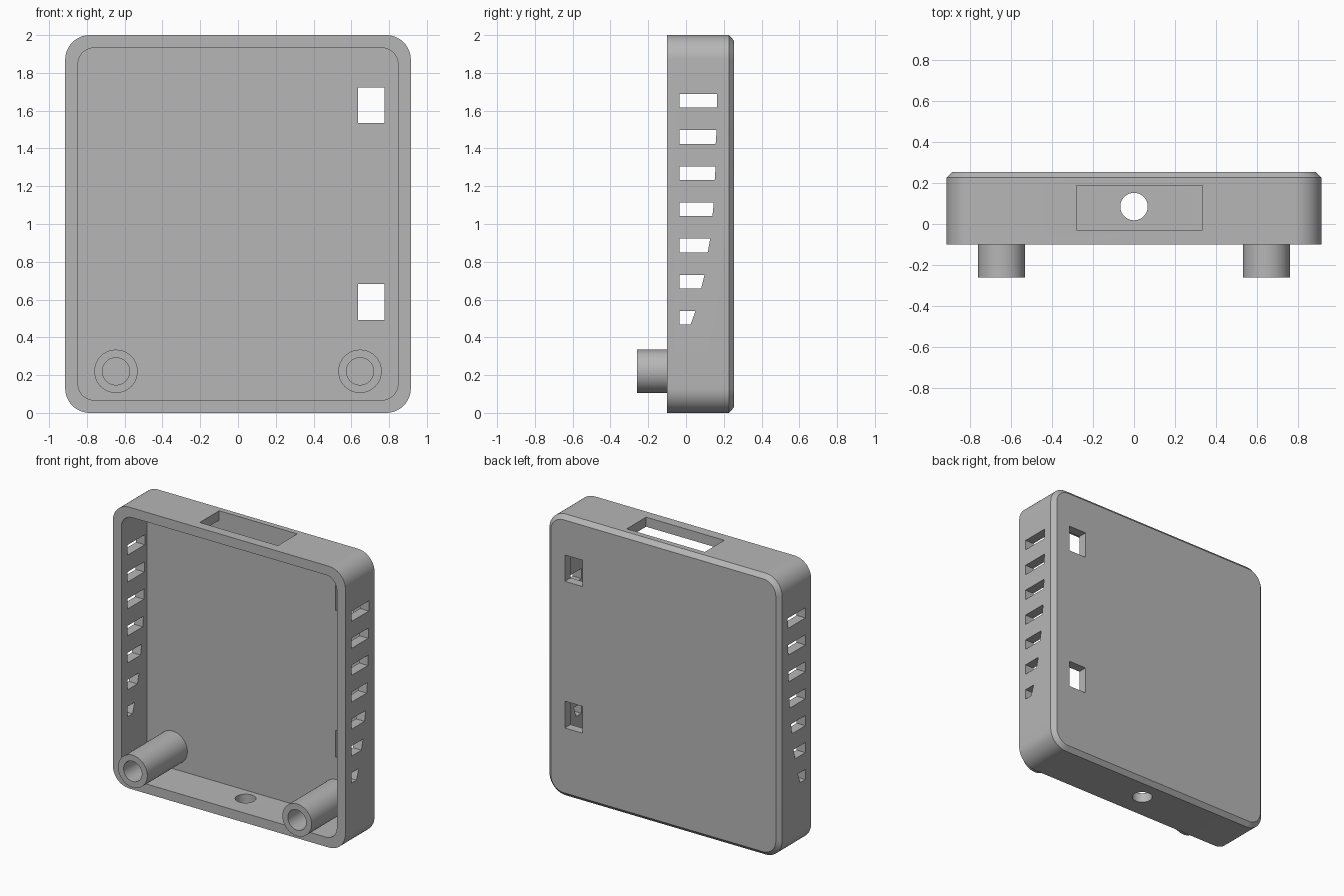
import bpy, bmesh, math

if "Cube" in bpy.data.objects:
    bpy.data.objects.remove(bpy.data.objects["Cube"])

grey = bpy.data.materials.new("plain grey")
grey.diffuse_color = (0.47, 0.47, 0.47, 1)
grey.use_nodes = True
grey.node_tree.nodes["Principled BSDF"].inputs["Base Color"].default_value = grey.diffuse_color


def make(name, bm):
    bmesh.ops.recalc_face_normals(bm, faces=bm.faces)
    me = bpy.data.meshes.new(name)
    bm.to_mesh(me)
    bm.free()
    me.materials.append(grey)
    ob = bpy.data.objects.new(name, me)
    bpy.context.collection.objects.link(ob)
    return ob


def smooth(ob):
    bpy.ops.object.select_all(action='DESELECT')
    ob.select_set(True)
    bpy.context.view_layer.objects.active = ob
    bpy.ops.object.shade_smooth_by_angle(angle=math.radians(30))


def rounded_ring(bm, y, inset, r, seg=12):
    """Rounded rectangle in the xz plane, inset from the outer outline."""
    hx, hz = 0.915 - inset - r, 1.0 - inset - r
    verts = []
    for k, (sx, sz) in enumerate([(1, 1), (-1, 1), (-1, -1), (1, -1)]):
        for i in range(seg + 1):
            a = math.pi / 2 * (k + i / seg)
            verts.append(bm.verts.new((sx * hx + r * math.cos(a), y,
                                       1 + sz * hz + r * math.sin(a))))
    return verts


def circle_ring(bm, x, y, z, r, n=40):
    return [bm.verts.new((x + r * math.cos(2 * math.pi * i / n), y,
                          z + r * math.sin(2 * math.pi * i / n))) for i in range(n)]


def skin(bm, rings):
    for a, b in zip(rings, rings[1:]):
        n = len(a)
        for i in range(n):
            j = (i + 1) % n
            bm.faces.new((a[i], a[j], b[j], b[i]))


def prism(bm, bottom, top):
    a = [bm.verts.new(p) for p in bottom]
    b = [bm.verts.new(p) for p in top]
    skin(bm, [a, b])
    bm.faces.new(a)
    bm.faces.new(b)


def box(bm, x0, x1, y0, y1, z0, z1):
    prism(bm, [(x0, y0, z0), (x1, y0, z0), (x1, y1, z0), (x0, y1, z0)],
          [(x0, y0, z1), (x1, y0, z1), (x1, y1, z1), (x0, y1, z1)])


# Case: open-front tray with rounded corners and a chamfered back edge
bm = bmesh.new()
rings = [rounded_ring(bm, 0.255, 0.03, 0.10),
         rounded_ring(bm, 0.227, 0.0, 0.13),
         rounded_ring(bm, -0.10, 0.0, 0.13),
         rounded_ring(bm, -0.10, 0.068, 0.085),
         rounded_ring(bm, 0.19, 0.068, 0.085)]
skin(bm, rings)
bm.faces.new(rings[0])
bm.faces.new(rings[-1])
case = make("case", bm)

# Cutters: side vents whose back ends follow a curve
bm = bmesh.new()
vent_ends = [(0.024, 0.05), (0.08, 0.098), (0.115, 0.128), (0.14, 0.147),
             (0.152, 0.157), (0.157, 0.162), (0.163, 0.164)]
for i, (e0, e1) in enumerate(vent_ends):
    z0 = 0.467 + 0.1915 * i
    z1 = z0 + 0.072
    outline = [(-0.034, z0), (e0, z0), (e1, z1), (-0.034, z1)]
    for s in (-1, 1):
        prism(bm, [(s * 0.8, y, z) for y, z in outline],
              [(s * 1.0, y, z) for y, z in outline])
# top window and two back openings
box(bm, -0.28, 0.335, -0.03, 0.188, 1.88, 2.1)
for z0, z1 in ((0.492, 0.683), (1.535, 1.722)):
    box(bm, 0.635, 0.775, 0.17, 0.3, z0, z1)
# round cable hole in the bottom wall
circ = [(0.067 * math.cos(math.pi * i / 20), 0.085 + 0.067 * math.sin(math.pi * i / 20))
        for i in range(40)]
prism(bm, [(x, y, -0.1) for x, y in circ], [(x, y, 0.12) for x, y in circ])
cutter = make("opening_cutter", bm)
cutter.hide_render = True

mod = case.modifiers.new("openings", 'BOOLEAN')
mod.operation = 'DIFFERENCE'
mod.solver = 'EXACT'
mod.object = cutter
bpy.context.view_layer.objects.active = case
case.select_set(True)
bpy.ops.object.modifier_apply(modifier=mod.name)
bpy.data.objects.remove(cutter)
smooth(case)

# Mounting posts: hollow tubes standing out past the open front
for side, x in (("left", -0.646), ("right", 0.646)):
    bm = bmesh.new()
    rings = [circle_ring(bm, x, y, 0.22, r) for y, r in
             ((0.2, 0.115), (-0.26, 0.115), (-0.26, 0.072), (0.185, 0.072))]
    skin(bm, rings)
    bm.faces.new(rings[0])
    bm.faces.new(rings[-1])
    smooth(make(side + "_mounting_post", bm))
